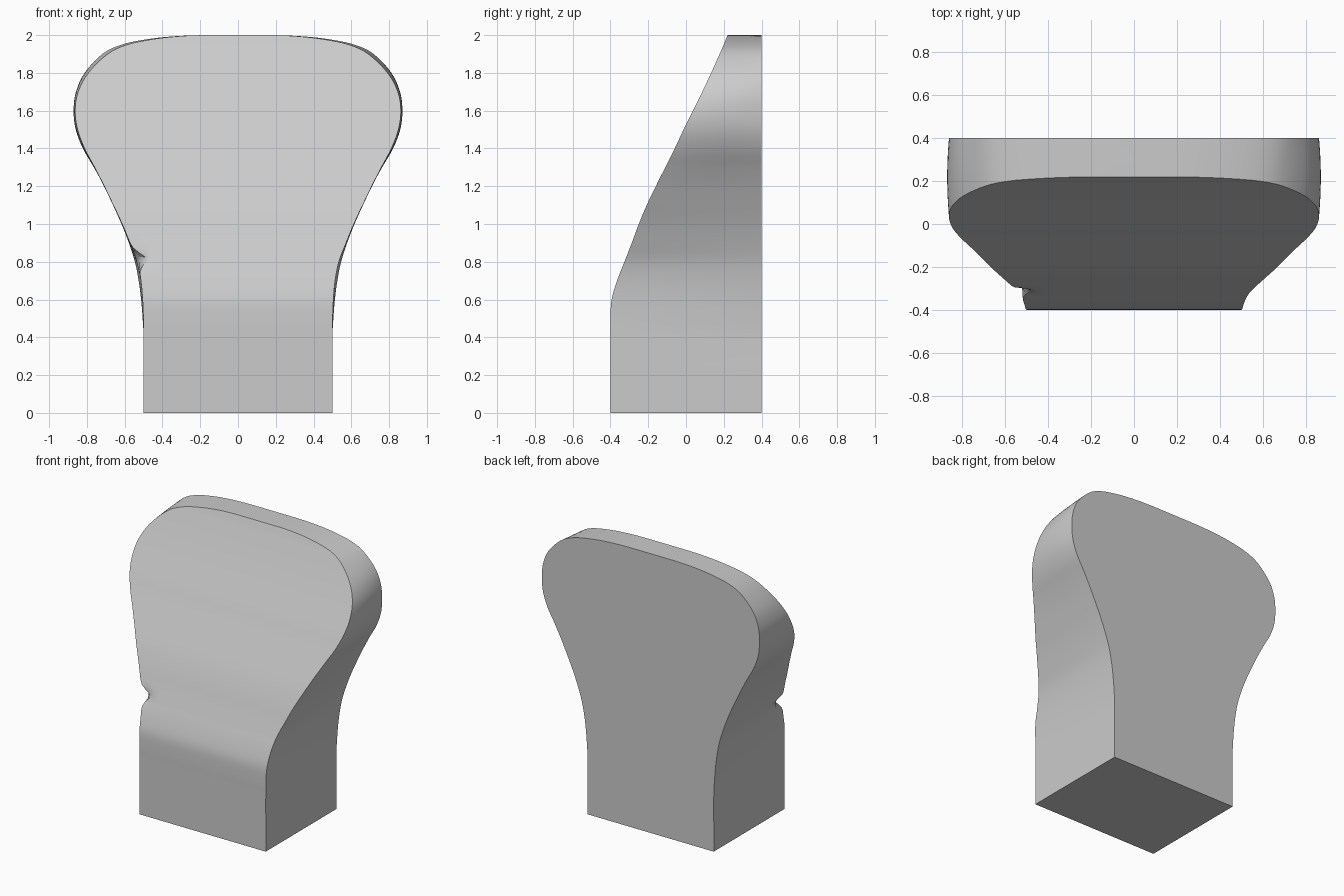
import bpy, math
from mathutils import Vector

if "Cube" in bpy.data.objects:
    bpy.data.objects.remove(bpy.data.objects["Cube"])

# Profile rows: z, back half width, front half width, front y
ROWS = [
    (0.0, .5, .5, -.4), (.2, .5, .5, -.4), (.4, .5, .5, -.4), (.5, .505, .501, -.4),
    (.6, .513, .505, -.394), (.7, .526, .514, -.365), (.8, .546, .534, -.326),
    (.9, .578, .572, -.287), (1.0, .617, .613, -.25), (1.1, .662, .660, -.208),
    (1.2, .71, .708, -.16), (1.3, .762, .759, -.11), (1.4, .818, .812, -.06),
    (1.5, .853, .849, -.013), (1.6, .862, .862, .037), (1.7, .853, .846, .086),
    (1.8, .812, .792, .133), (1.9, .718, .69, .178), (1.95, .615, .585, .2),
    (1.98, .47, .44, .212), (1.995, .32, .30, .218), (2.0, .18, .18, .22),
]
STEPS, NX, NY = 4, 24, 12


def spline(points, steps):
    """Catmull-Rom curve through the profile rows."""
    p = [Vector(q) for q in points]
    p = [p[0]] + p + [p[-1]]
    out = []
    for i in range(1, len(p) - 2):
        a, b, c, d = p[i - 1:i + 3]
        for k in range(steps):
            t = k / steps
            out.append(.5 * (2 * b + (c - a) * t + (2 * a - 5 * b + 4 * c - d) * t * t
                             + (3 * b - a - 3 * c + d) * t ** 3))
    return out + [p[-2]]


def ring(z, wb, wf, yf):
    """One horizontal loop: front, right side, back, left side."""
    def side(t):
        bulge = .03 * max(0, (wb - .72)) * 4 * t * (1 - t) * 2
        return wf + (wb - wf) * t + bulge, yf + (.4 - yf) * t
    pts = [(-wf + 2 * wf * i / NX, yf) for i in range(NX)]
    pts += [side(i / NY) for i in range(NY)]
    pts += [(wb - 2 * wb * i / NX, .4) for i in range(NX)]
    pts += [(-x, y) for x, y in (side(1 - i / NY) for i in range(NY))]
    # small pinch on the front left edge
    out = []
    for x, y in pts:
        d = math.hypot(x + wf, y - yf)
        s = math.exp(-(d / .05) ** 2)
        dip = .055 * math.exp(-((z - .815) / .04) ** 2)
        out.append((x + dip * s, y + .3 * dip * s, min(z, 2.0)))
    return out


# Tapered body with flared, rounded top
rows = spline(ROWS, STEPS)
verts = [v for r in rows for v in ring(*r)]
n = 2 * (NX + NY)
faces = [(j * n + i, j * n + (i + 1) % n, (j + 1) * n + (i + 1) % n, (j + 1) * n + i)
         for j in range(len(rows) - 1) for i in range(n)]
faces.append(tuple(reversed(range(n))))
faces.append(tuple(range((len(rows) - 1) * n, len(rows) * n)))

mesh = bpy.data.meshes.new("flared_body")
mesh.from_pydata(verts, [], faces)
body = bpy.data.objects.new("flared_body", mesh)
bpy.context.collection.objects.link(body)
bpy.context.view_layer.objects.active = body
body.select_set(True)
bpy.ops.object.shade_smooth_by_angle(angle=math.radians(40))
